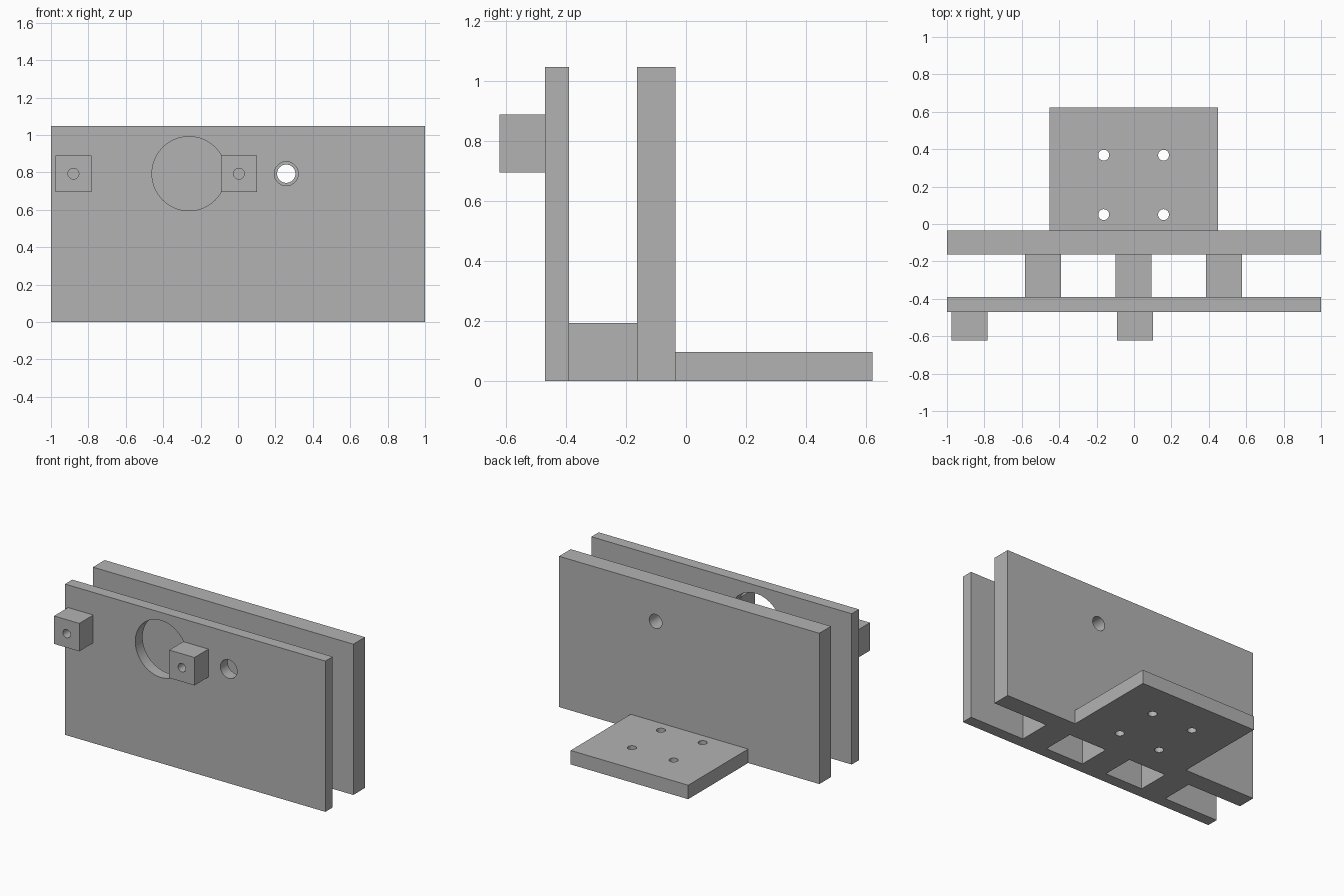
import bpy
import math

default = bpy.data.objects.get("Cube")
if default:
    bpy.data.objects.remove(default, do_unlink=True)

grey = bpy.data.materials.new("plain_grey")
grey.use_nodes = True
colour = (0.45, 0.45, 0.45, 1)
grey.diffuse_color = colour
grey.node_tree.nodes["Principled BSDF"].inputs["Base Color"].default_value = colour


def box(name, x, y, z):
    """Box spanning the given (low, high) pairs."""
    spans = (x, y, z)
    bpy.ops.mesh.primitive_cube_add(size=1, location=[(a + b) / 2 for a, b in spans])
    ob = bpy.context.object
    ob.name = name
    ob.scale = [b - a for a, b in spans]
    bpy.ops.object.transform_apply(location=False, rotation=False, scale=True)
    ob.data.materials.append(grey)
    return ob


def drill(ob, radius, centre, axis):
    """Cut a round hole right through a part along y or z."""
    turn = (math.pi / 2, 0, 0) if axis == "y" else (0, 0, 0)
    bpy.ops.mesh.primitive_cylinder_add(vertices=64, radius=radius, depth=1,
                                        location=centre, rotation=turn)
    cutter = bpy.context.object
    cutter.name = "hole_cutter"
    cutter.hide_render = True
    cutter.data.materials.append(grey)
    bpy.ops.object.select_all(action="DESELECT")
    ob.select_set(True)
    bpy.context.view_layer.objects.active = ob
    cut = ob.modifiers.new("hole", "BOOLEAN")
    cut.operation = "DIFFERENCE"
    cut.solver = "EXACT"
    cut.object = cutter
    bpy.ops.object.modifier_apply(modifier=cut.name)
    bpy.data.objects.remove(cutter, do_unlink=True)
    bpy.ops.object.shade_smooth_by_angle(angle=math.radians(30))


FRONT = (-0.47, -0.39)
BACK = (-0.163, -0.035)
HEIGHT = 1.047
HOLE_Z = 0.793

# Upright plates with their openings
front_plate = box("front_plate", (-1, 1), FRONT, (0, HEIGHT))
drill(front_plate, 0.198, (-0.262, FRONT[0], HOLE_Z), "y")
drill(front_plate, 0.064, (0.258, FRONT[0], HOLE_Z), "y")
back_plate = box("back_plate", (-1, 1), BACK, (0, HEIGHT))
drill(back_plate, 0.049, (0.258, BACK[0], HOLE_Z), "y")

# Spacers between the plates
for side, x in (("right", -0.486), ("middle", -0.003), ("left", 0.482)):
    box(side + "_spacer", (x - 0.096, x + 0.096), (FRONT[1], BACK[0]), (0, 0.194))

# Drilled blocks on the front
for side, x in (("right", -0.88), ("middle", 0.005)):
    block = box(side + "_front_block", (x - 0.097, x + 0.097),
                (-0.623, FRONT[0]), (HOLE_Z - 0.097, HOLE_Z + 0.097))
    drill(block, 0.029, (x, -0.55, HOLE_Z), "y")

# Rear foot with four bolt holes
foot = box("rear_foot", (-0.453, 0.45), (BACK[1], 0.623), (0, 0.097))
for x in (-0.162, 0.158):
    for y in (0.05, 0.368):
        drill(foot, 0.029, (x, y, 0), "z")
